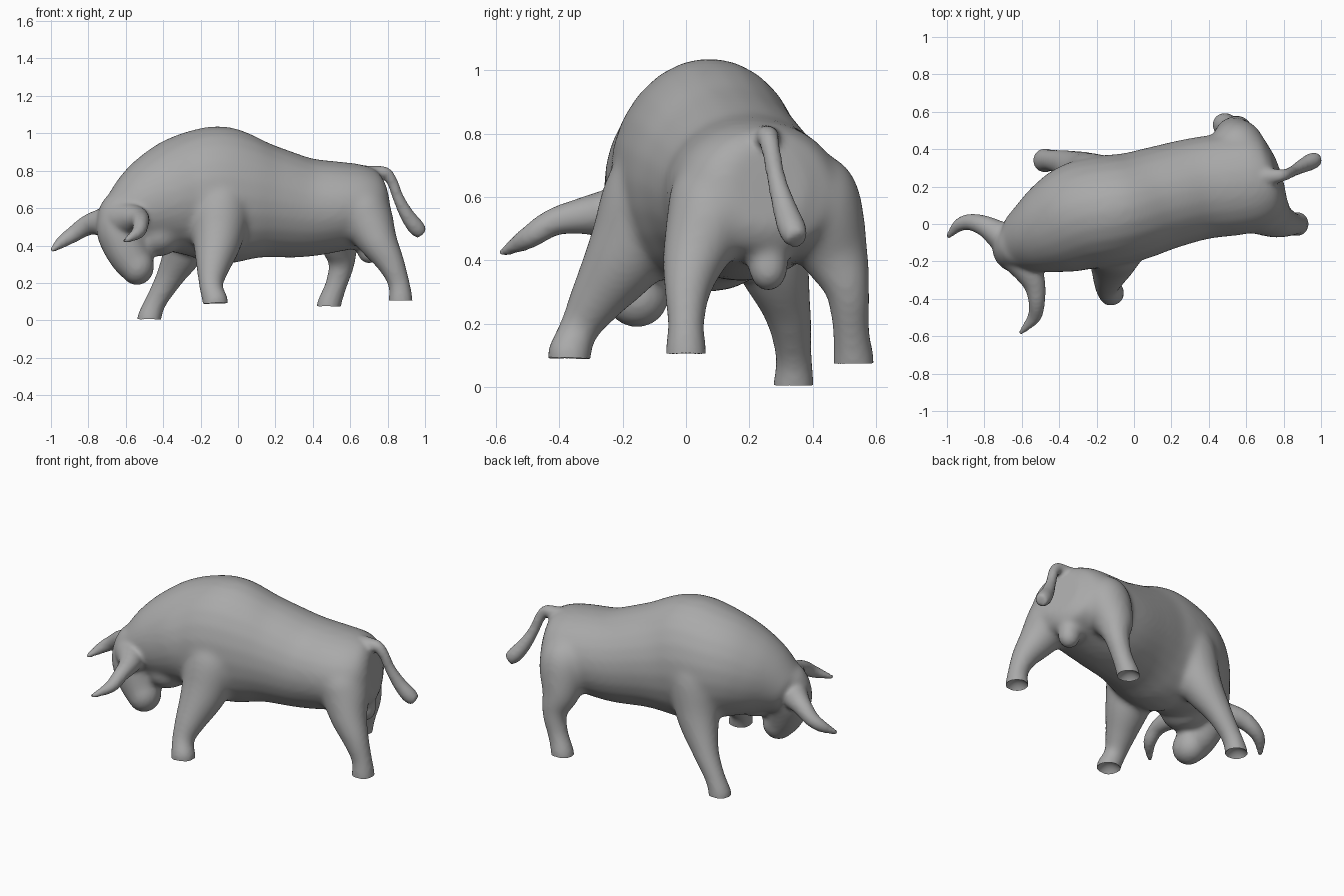
import bpy, bmesh, math
from mathutils import Vector

cube = bpy.data.objects.get("Cube")
if cube:
    bpy.data.objects.remove(cube, do_unlink=True)

SIDES = 24
STEPS = 5


def catmull(a, b, c, d, t):
    """Smooth interpolation between rows b and c."""
    return [0.5 * (2 * q + (r - p) * t + (2 * p - 5 * q + 4 * r - s) * t ** 2
                   + (3 * q - p - 3 * r + s) * t ** 3)
            for p, q, r, s in zip(a, b, c, d)]


def loft(name, rows):
    """Closed tube through rows of (x, y, z, half width[, half height])."""
    rows = [tuple(r) if len(r) > 4 else (*r, r[3]) for r in rows]
    padded = [rows[0]] + rows + [rows[-1]]
    path = []
    for i in range(len(rows) - 1):
        path += [catmull(*padded[i:i + 4], k / STEPS) for k in range(STEPS)]
    path.append(rows[-1])

    bm = bmesh.new()
    rings = []
    for i, row in enumerate(path):
        before, after = path[max(i - 1, 0)], path[min(i + 1, len(path) - 1)]
        tangent = (Vector(after[:3]) - Vector(before[:3])).normalized()
        side = tangent.cross(Vector((0, 0, 1)))
        side = side.normalized() if side.length > 0.05 else Vector((1, 0, 0))
        up = side.cross(tangent).normalized()
        ring = []
        for k in range(SIDES):
            a = math.tau * k / SIDES
            offset = side * math.cos(a) * row[3] + up * math.sin(a) * row[4]
            ring.append(bm.verts.new(Vector(row[:3]) + offset))
        rings.append(ring)
    for low, high in zip(rings, rings[1:]):
        for k in range(SIDES):
            n = (k + 1) % SIDES
            bm.faces.new((low[k], low[n], high[n], high[k]))
    bm.faces.new(rings[0])
    bm.faces.new(rings[-1])
    bmesh.ops.recalc_face_normals(bm, faces=bm.faces)
    return finish(name, bm)


def ball(name, center, size):
    bm = bmesh.new()
    bmesh.ops.create_uvsphere(bm, u_segments=32, v_segments=20, radius=1)
    bmesh.ops.scale(bm, vec=size, verts=bm.verts)
    bmesh.ops.translate(bm, vec=center, verts=bm.verts)
    return finish(name, bm)


def finish(name, bm):
    mesh = bpy.data.meshes.new(name)
    bm.to_mesh(mesh)
    bm.free()
    obj = bpy.data.objects.new(name, mesh)
    bpy.context.collection.objects.link(obj)
    return obj


def activate(objects):
    bpy.ops.object.select_all(action='DESELECT')
    for obj in objects:
        obj.select_set(True)
    bpy.context.view_layer.objects.active = objects[0]


def apply_modifier(obj, kind, **settings):
    modifier = obj.modifiers.new(kind.title(), kind)
    for key, value in settings.items():
        setattr(modifier, key, value)
    activate([obj])
    bpy.ops.object.modifier_apply(modifier=modifier.name)


def fuse(parts, rounds):
    """Join overlapping parts into one skin and relax the seams."""
    activate(parts)
    bpy.ops.object.join()
    apply_modifier(parts[0], 'REMESH', mode='VOXEL', voxel_size=0.012)
    apply_modifier(parts[0], 'SMOOTH', factor=0.5, iterations=rounds)
    return parts[0]


# Torso and neck: x, y, top, bottom, half width from rump to neck
torso_stations = [
    (.775, .26, .77, .50, .13), (.74, .25, .82, .44, .215),
    (.67, .235, .838, .40, .26), (.55, .215, .85, .37, .275),
    (.35, .19, .875, .335, .275), (.15, .14, .94, .33, .28),
    (0, .095, 1.01, .30, .29), (-.13, .07, 1.04, .30, .30),
    (-.27, .045, 1.0, .33, .295), (-.40, -.01, .92, .35, .265),
    (-.52, -.065, .815, .37, .21), (-.63, -.11, .685, .40, .15)]
torso = loft("bull", [(x, y, (top + low) / 2, w, (top - low) / 2)
                      for x, y, top, low, w in torso_stations])

# Lowered head with a round muzzle and full throat
head = loft("head", [(-.60, -.10, .62, .12), (-.63, -.125, .51, .135),
                     (-.60, -.145, .39, .12), (-.55, -.155, .29, .10)])
muzzle = ball("muzzle", (-.54, -.155, .29), (.095, .105, .105))
throat = ball("throat", (-.43, -.07, .45), (.13, .14, .11))

# Legs from shoulder or hip down to the hoof
leg_paths = {
    "front_right_leg": [(-.10, -.01, .74, .08), (-.10, -.08, .62, .17),
                        (-.11, -.18, .43, .135), (-.135, -.28, .28, .09),
                        (-.145, -.34, .18, .065), (-.12, -.37, .10, .072)],
    "front_left_leg": [(-.17, .15, .80, .08), (-.21, .20, .66, .165),
                       (-.27, .265, .42, .125), (-.36, .32, .24, .078),
                       (-.44, .34, .10, .06), (-.475, .34, .01, .068)],
    "rear_right_leg": [(.62, .15, .68, .08), (.655, .10, .61, .14),
                       (.695, .075, .53, .14), (.75, .03, .42, .107),
                       (.815, .005, .31, .077), (.86, 0, .20, .06),
                       (.87, 0, .11, .068)],
    "rear_left_leg": [(.57, .34, .70, .08), (.56, .385, .63, .14),
                      (.55, .42, .54, .145), (.54, .47, .42, .11),
                      (.555, .51, .31, .075), (.525, .52, .19, .06),
                      (.485, .53, .08, .068)]}
legs = []
for name, path in leg_paths.items():
    x, y, z, r = path[-1]
    legs.append(loft(name, path + [(x, y, z - .05, r)]))

sac = ball("sac", (.70, .26, .378), (.068, .065, .08))
bull = fuse([torso, head, muzzle, throat, sac] + legs, 26)

# Horns and tail, fused more lightly so they stay slender
left_horn = loft("left_horn", [
    (-.65, -.11, .53, .10), (-.72, -.06, .525, .077), (-.80, -.01, .51, .056),
    (-.88, .01, .46, .044), (-.94, -.01, .42, .034),
    (-1.0, -.075, .37, .012)])
right_horn = loft("right_horn", [
    (-.60, -.19, .54, .10), (-.56, -.26, .545, .077), (-.53, -.33, .54, .058),
    (-.52, -.42, .52, .044), (-.535, -.50, .47, .036),
    (-.61, -.585, .42, .012)])
tail = loft("tail", [
    (.66, .25, .765, .065), (.74, .255, .785, .043), (.79, .26, .785, .034),
    (.825, .27, .74, .03), (.855, .285, .66, .03), (.90, .31, .57, .038),
    (.95, .335, .50, .045), (.985, .35, .465, .035)])
bull = fuse([bull, left_horn, right_horn, tail], 6)

# Hollow undersides of the hooves
for path in leg_paths.values():
    x, y, z, r = path[-1]
    cutter = ball("hoof_cutter", (x, y, z - .12), (.1, .1, .15))
    cutter.hide_render = True
    apply_modifier(bull, 'BOOLEAN', operation='DIFFERENCE', object=cutter)
    bpy.data.objects.remove(cutter, do_unlink=True)

# Plain grey finish
grey = bpy.data.materials.new("plain_grey")
grey.use_nodes = True
color = (0.4, 0.4, 0.4, 1)
grey.diffuse_color = color
grey.node_tree.nodes["Principled BSDF"].inputs["Base Color"].default_value = color
bull.data.materials.clear()
bull.data.materials.append(grey)
bull.data.polygons.foreach_set("material_index", [0] * len(bull.data.polygons))
activate([bull])
bpy.ops.object.shade_smooth_by_angle(angle=math.radians(40))
